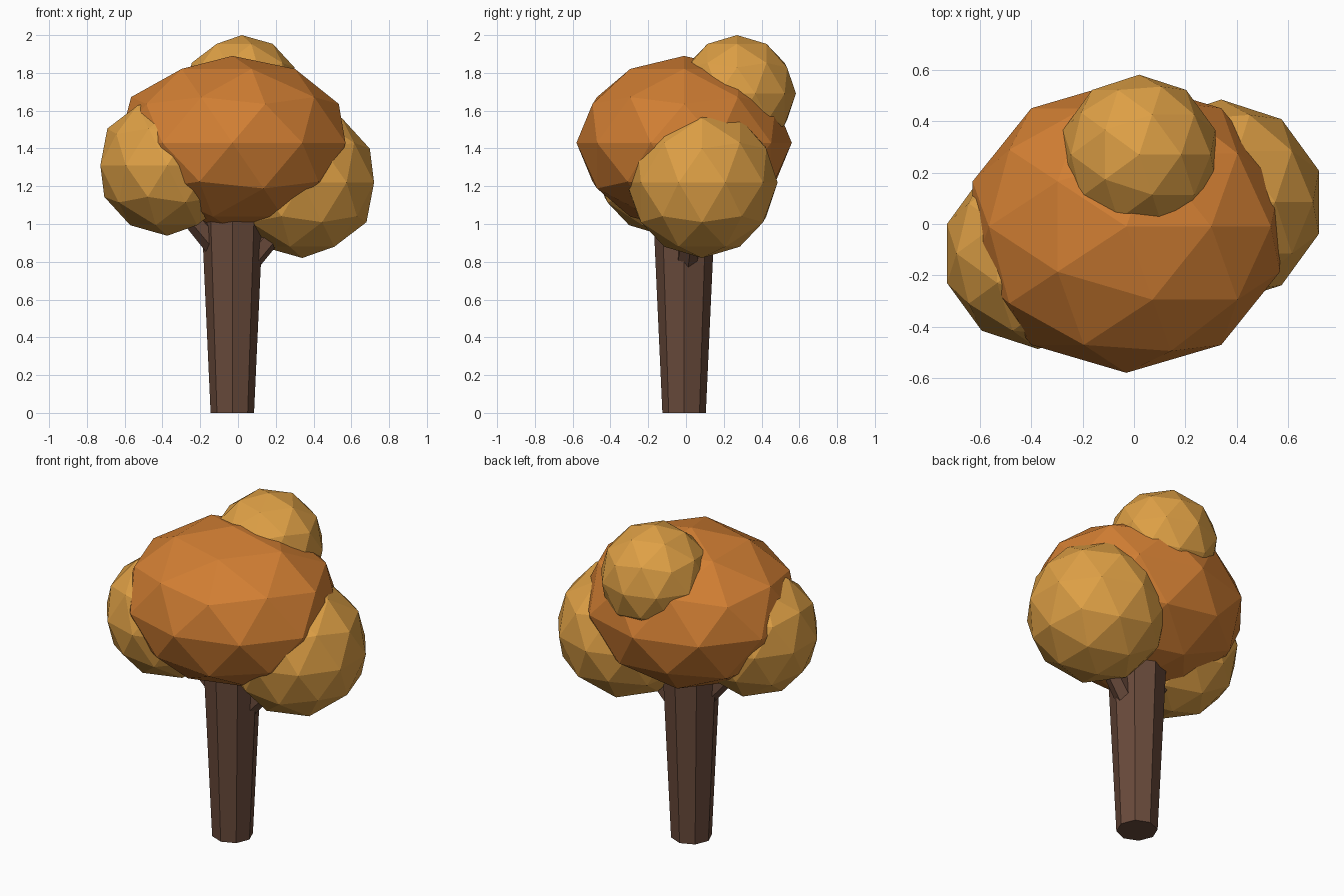
import bpy
from mathutils import Vector

if "Cube" in bpy.data.objects:
    bpy.data.objects.remove(bpy.data.objects["Cube"])


def material(name, color):
    mat = bpy.data.materials.new(name)
    mat.diffuse_color = (*color, 1)
    mat.use_nodes = True
    mat.node_tree.nodes["Principled BSDF"].inputs["Base Color"].default_value = mat.diffuse_color
    return mat


bark = material("bark", (0.14, 0.068, 0.043))
orange = material("orange_leaves", (0.64, 0.21, 0.033))
gold = material("gold_leaves", (0.73, 0.35, 0.06))


def foliage(name, center, size, mat):
    bpy.ops.mesh.primitive_ico_sphere_add(subdivisions=2, radius=1, location=center)
    ob = bpy.context.object
    ob.name = name
    ob.scale = size
    ob.data.materials.append(mat)


def limb(name, start, end, r1, r2, sides):
    start, end = Vector(start), Vector(end)
    axis = end - start
    bpy.ops.mesh.primitive_cone_add(vertices=sides, radius1=r1, radius2=r2,
                                    depth=axis.length, location=(start + end) / 2)
    ob = bpy.context.object
    ob.name = name
    if axis.x or axis.y:
        ob.rotation_euler = axis.to_track_quat('Z', 'Y').to_euler()
    ob.data.materials.append(bark)


# Trunk, widening upwards, and two short branches reaching into the crown
limb("trunk", (-0.03, -0.01, 0), (-0.03, -0.01, 1.2), 0.115, 0.17, 8)
limb("right_branch", (-0.03, -0.01, 0.70), (0.30, 0.04, 1.08), 0.065, 0.05, 6)
limb("left_branch", (-0.03, -0.01, 0.78), (-0.32, -0.08, 1.12), 0.065, 0.05, 6)

# Leaf clumps
foliage("main_crown", (-0.03, -0.01, 1.43), (0.63, 0.57, 0.46), orange)
foliage("right_clump", (0.34, 0.085, 1.22), (0.40, 0.40, 0.40), gold)
foliage("left_clump", (-0.375, -0.115, 1.31), (0.372, 0.372, 0.372), gold)
foliage("top_clump", (0.02, 0.27, 1.69), (0.312, 0.312, 0.31), gold)
